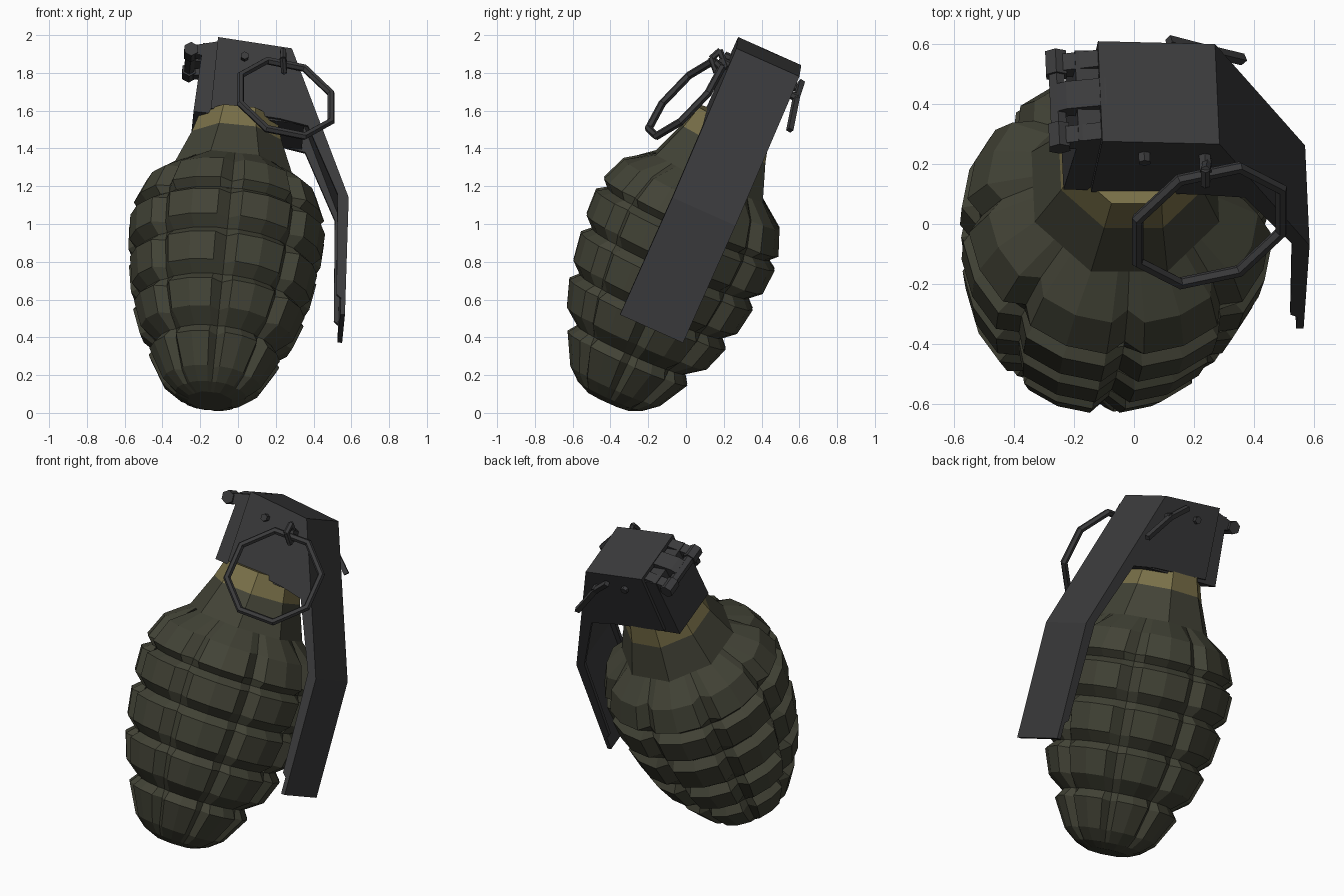
import bpy, bmesh, math
from mathutils import Matrix, Vector

if "Cube" in bpy.data.objects:
    bpy.data.objects.remove(bpy.data.objects["Cube"])

# Tilted local frame: u = towards the lever, v = sideways, w = along the body axis
W = Vector((.091, .409, .908)).normalized()
U = Vector((.995, 0, -.1))
V = W.cross(U).normalized()
U = V.cross(W)
ORIGIN = Vector((-.148, -.412, .063))
FRAME = Matrix.Translation(ORIGIN) @ Matrix((U, V, W)).transposed().to_4x4()
VC = .025  # sideways offset of the head


def material(name, col):
    m = bpy.data.materials.new(name)
    m.diffuse_color = (*col, 1)
    m.use_nodes = True
    m.node_tree.nodes["Principled BSDF"].inputs["Base Color"].default_value = m.diffuse_color
    return m


OLIVE = material("olive", (.055, .056, .037))
YELLOW = material("dull_yellow", (.19, .16, .065))
METAL = material("dark_metal", (.043, .043, .045))


def finish(name, bm, mat, matrix=FRAME):
    bmesh.ops.recalc_face_normals(bm, faces=bm.faces)
    me = bpy.data.meshes.new(name)
    bm.to_mesh(me)
    bm.free()
    me.materials.append(mat)
    ob = bpy.data.objects.new(name, me)
    ob.matrix_world = matrix
    bpy.context.collection.objects.link(ob)
    return ob


def loft(name, rings, mat):
    """Skin rings of local points and cap both ends."""
    bm = bmesh.new()
    rows = [[bm.verts.new(p) for p in r] for r in rings]
    n = len(rows[0])
    for a, b in zip(rows, rows[1:]):
        for i in range(n):
            bm.faces.new((a[i], a[(i + 1) % n], b[(i + 1) % n], b[i]))
    bm.faces.new(rows[0][::-1])
    bm.faces.new(rows[-1])
    return finish(name, bm, mat)


def extrude(name, outline, v0, v1, mat=METAL):
    """Extrude a (u, w) outline sideways from v0 to v1."""
    return loft(name, [[(u, v + VC, w) for u, w in outline] for v in (v0, v1)], mat)


def bar(name, points, r, sides=6, mat=METAL):
    """Straight rod segments through world points."""
    bm = bmesh.new()
    for a, b in zip(points, points[1:]):
        a, b = Vector(a), Vector(b)
        d = b - a
        m = Matrix.Translation((a + b) / 2) @ d.to_track_quat('Z', 'Y').to_matrix().to_4x4()
        bmesh.ops.create_cone(bm, cap_ends=True, segments=sides, radius1=r, radius2=r,
                              depth=d.length + r * .5, matrix=m)
    return finish(name, bm, mat, Matrix())


def loc(u, v, w):
    return FRAME @ Vector((u, v + VC, w))


# Body: eight columns of blocks, each with a groove, two edges and a middle line
def body_ring(w, r, depth):
    pts = []
    for c in range(8):
        mid = -90 + 22.5 + 45 * c
        for off, rad in ((-22.5, r - depth), (-15.5, r), (0, r * 1.01), (15.5, r)):
            if depth == 0:   # plain octagon ring
                rad = r * math.cos(math.radians(22.5)) / math.cos(math.radians(22.5 - abs(off)))
            a = math.radians(mid + off)
            pts.append((rad * math.cos(a), rad * math.sin(a), w))
    return pts


D = .05
body_profile = [(0, .125, 0), (.03, .19, .01), (.09, .262, .03), (.25, .35, D), (.30, .315, .01),
                (.37, .408, D), (.51, .457, D), (.555, .415, .01), (.61, .478, D), (.76, .502, D),
                (.805, .455, .01), (.86, .515, D), (1.0, .522, D), (1.035, .47, .01),
                (1.075, .51, D), (1.21, .455, D), (1.31, .335, 0), (1.51, .255, 0)]
loft("grenade_body", [body_ring(*p) for p in body_profile], OLIVE)

# Yellow neck band
loft("neck_band", [body_ring(1.505, .257, 0), body_ring(1.63, .22, 0)], YELLOW)

# Fuze head block
extrude("fuze_head", [(-.24, 1.60), (-.225, 2.0), (.22, 1.99), (.35, 1.59)], -.165, .165)

# Safety lever: outer plate and two side flanges
outer = [(-.15, 2.035), (.245, 2.012), (.623, 1.184), (.665, .505)]
inner = [(.64, .505), (.60, 1.18), (.23, 1.99), (-.15, 2.01)]
extrude("lever_plate", outer + inner, -.183, .183)
flange = outer[:3] + [(.66, .58), (.61, .62), (.562, 1.2), (.37, 1.575), (.22, 1.60), (-.15, 1.62)]
for side, v in (("front", -.183), ("back", .163)):
    extrude("lever_flange_" + side, flange, v, v + .02)

# Hinge rod, its collars and the tab that wraps it
bar("hinge_rod", [loc(-.285, -.15, 1.955), loc(-.285, .15, 1.955)], .03)
for side, v in (("front", -.165), ("back", .10)):
    bar("hinge_collar_" + side, [loc(-.285, v, 1.955), loc(-.285, v + .065, 1.955)], .04)
    extrude("hinge_ear_" + side, [(-.28, 1.93), (-.28, 1.98), (-.14, 2.02), (-.14, 1.93)], v, v + .06)
extrude("hinge_tab", [(-.29, 1.985), (-.26, 2.005), (-.13, 2.035), (-.13, 1.96), (-.27, 1.94)], -.05, .05)

# Small pivot pin
bar("pivot_pin", [loc(0, -.21, 1.93), loc(0, .2, 1.93)], .022)

# Cotter pin with eye and splayed legs
eye = loc(.205, -.235, 1.915)
bar("cotter_pin", [eye, loc(.205, .215, 1.90)], .022)
bar("cotter_eye", [eye + Vector((0, 0, .05)), eye + Vector((0, -.045, .01)),
                   eye + Vector((.005, -.02, -.06)), eye + Vector((.005, .03, -.03)),
                   eye + Vector((0, 0, .05))], .017)
root = loc(.205, .215, 1.90)
bar("cotter_leg_long", [root, (.36, .55, 1.50)], .02, 4)
bar("cotter_leg_short", [root, (.12, .61, 1.75)], .02, 4)

# Pull ring: octagonal wire loop
e1 = Vector((.96, .2, -.19)).normalized()
e2 = Vector((0, .69, .72)).normalized()
centre = Vector((.252, -.005, 1.665))
n = e1.cross(e2)
bm = bmesh.new()
grid = []
for i in range(8):
    a = math.radians(45 * i + 22.5)
    d = e1 * math.cos(a) + e2 * math.sin(a)
    grid.append([bm.verts.new(centre + d * (.27 + .021 * math.cos(t)) + n * .021 * math.sin(t))
                 for t in [math.radians(60 * k) for k in range(6)]])
for i in range(8):
    for k in range(6):
        p, q = grid[i], grid[(i + 1) % 8]
        bm.faces.new((p[k], q[k], q[(k + 1) % 6], p[(k + 1) % 6]))
finish("pull_ring", bm, METAL, Matrix())
